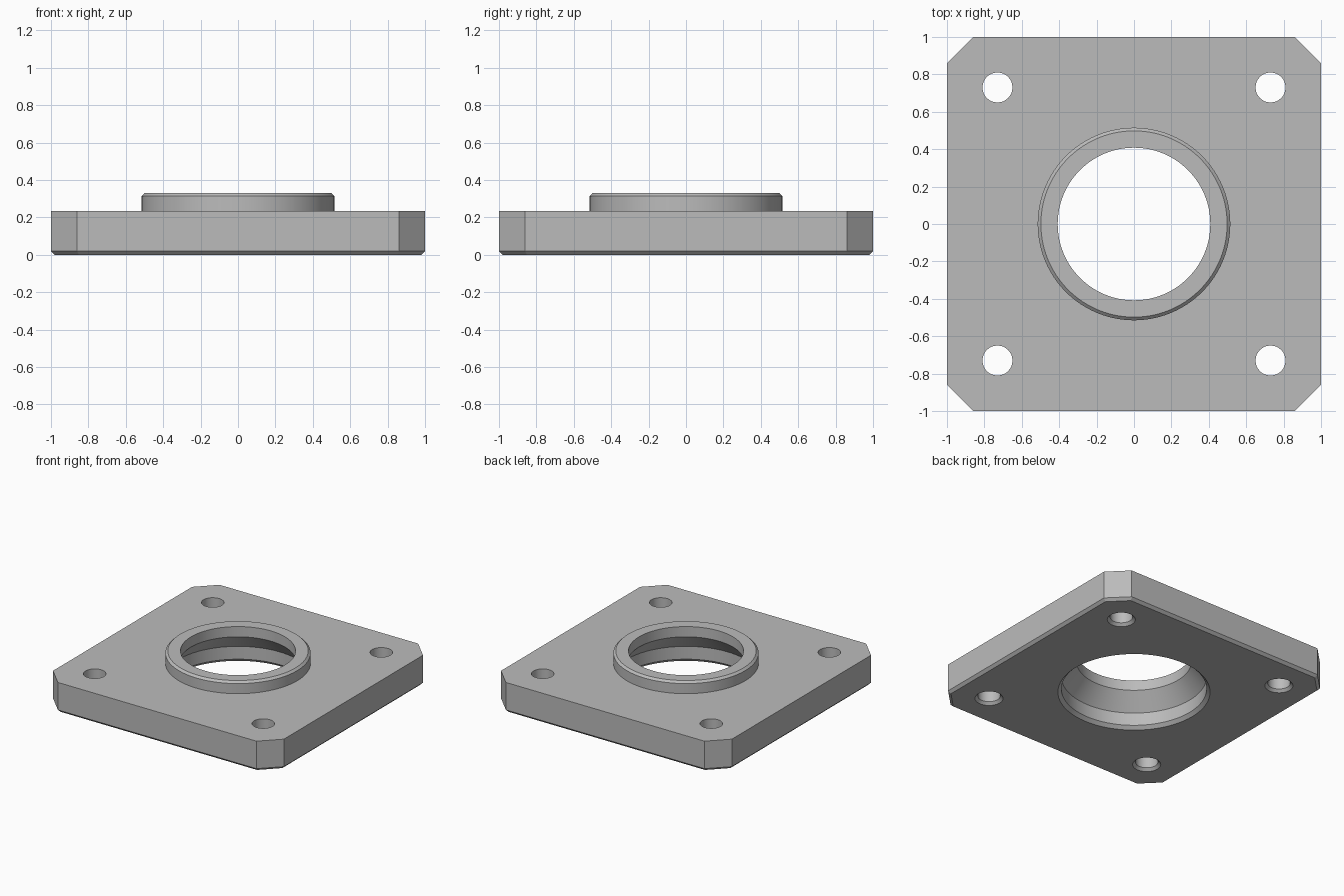
import bpy
import bmesh
import math

if "Cube" in bpy.data.objects:
    bpy.data.objects.remove(bpy.data.objects["Cube"], do_unlink=True)

PLATE_TOP = 0.235
TOP = 0.33
HOLE_OFFSET = 0.73
BEVEL = 0.02

# One plain grey metal
metal = bpy.data.materials.new("grey_metal")
metal.use_nodes = True
GREY = (0.5, 0.5, 0.5, 1)
metal.diffuse_color = GREY
metal.node_tree.nodes["Principled BSDF"].inputs["Base Color"].default_value = GREY


def stack(name, rings):
    """Closed solid from equal-length rings of points, bottom to top."""
    bm = bmesh.new()
    loops = [[bm.verts.new(p) for p in ring] for ring in rings]
    for low, high in zip(loops, loops[1:]):
        for i in range(len(low)):
            j = (i + 1) % len(low)
            bm.faces.new((low[i], low[j], high[j], high[i]))
    bm.faces.new(loops[0][::-1])
    bm.faces.new(loops[-1])
    mesh = bpy.data.meshes.new(name)
    bm.to_mesh(mesh)
    bm.free()
    mesh.materials.append(metal)
    obj = bpy.data.objects.new(name, mesh)
    bpy.context.collection.objects.link(obj)
    return obj


def lathe(name, profile, sides, x=0, y=0):
    """Round solid from (radius, height) pairs."""
    angles = [math.tau * i / sides for i in range(sides)]
    return stack(name, [[(x + r * math.cos(a), y + r * math.sin(a), z) for a in angles]
                        for r, z in profile])


def octagon(half, cut, z):
    """Square outline with clipped corners, counter-clockwise."""
    a, b = half, half - cut
    return [(x, y, z) for x, y in ((a, -b), (a, b), (b, a), (-b, a),
                                   (-a, b), (-a, -b), (-b, -a), (b, -a))]


def combine(target, tool, operation):
    mod = target.modifiers.new(operation.lower(), "BOOLEAN")
    mod.operation = operation
    mod.solver = "EXACT"
    mod.object = tool
    bpy.context.view_layer.objects.active = target
    bpy.ops.object.modifier_apply(modifier=mod.name)
    bpy.data.objects.remove(tool, do_unlink=True)


# Square plate with clipped corners and a bevelled lower rim
corner = 0.14
plate = stack("flange_plate", [
    octagon(1 - BEVEL, corner - BEVEL * (2 - math.sqrt(2)), 0),
    octagon(1, corner, BEVEL),
    octagon(1, corner, PLATE_TOP)])

# Raised round collar with a bevelled top rim
collar = lathe("collar", [(0.515, 0.15), (0.515, TOP - 0.016), (0.498, TOP)], 96)
combine(plate, collar, "UNION")

# Stepped centre bore: lower bevel, wide seat, cone, narrow throat
bore = lathe("bore_cutter", [(0.56, -0.02), (0.515, 0.025), (0.515, 0.125),
                             (0.408, 0.25), (0.408, TOP + 0.1)], 96)
combine(plate, bore, "DIFFERENCE")

# Four bolt holes, countersunk from below
for sx in (-1, 1):
    for sy in (-1, 1):
        hole = lathe("hole_cutter", [(0.12, -0.02), (0.08, BEVEL), (0.08, TOP)], 48,
                     sx * HOLE_OFFSET, sy * HOLE_OFFSET)
        combine(plate, hole, "DIFFERENCE")

bpy.ops.object.select_all(action="DESELECT")
plate.select_set(True)
bpy.context.view_layer.objects.active = plate
bpy.ops.object.shade_smooth_by_angle(angle=math.radians(20))
